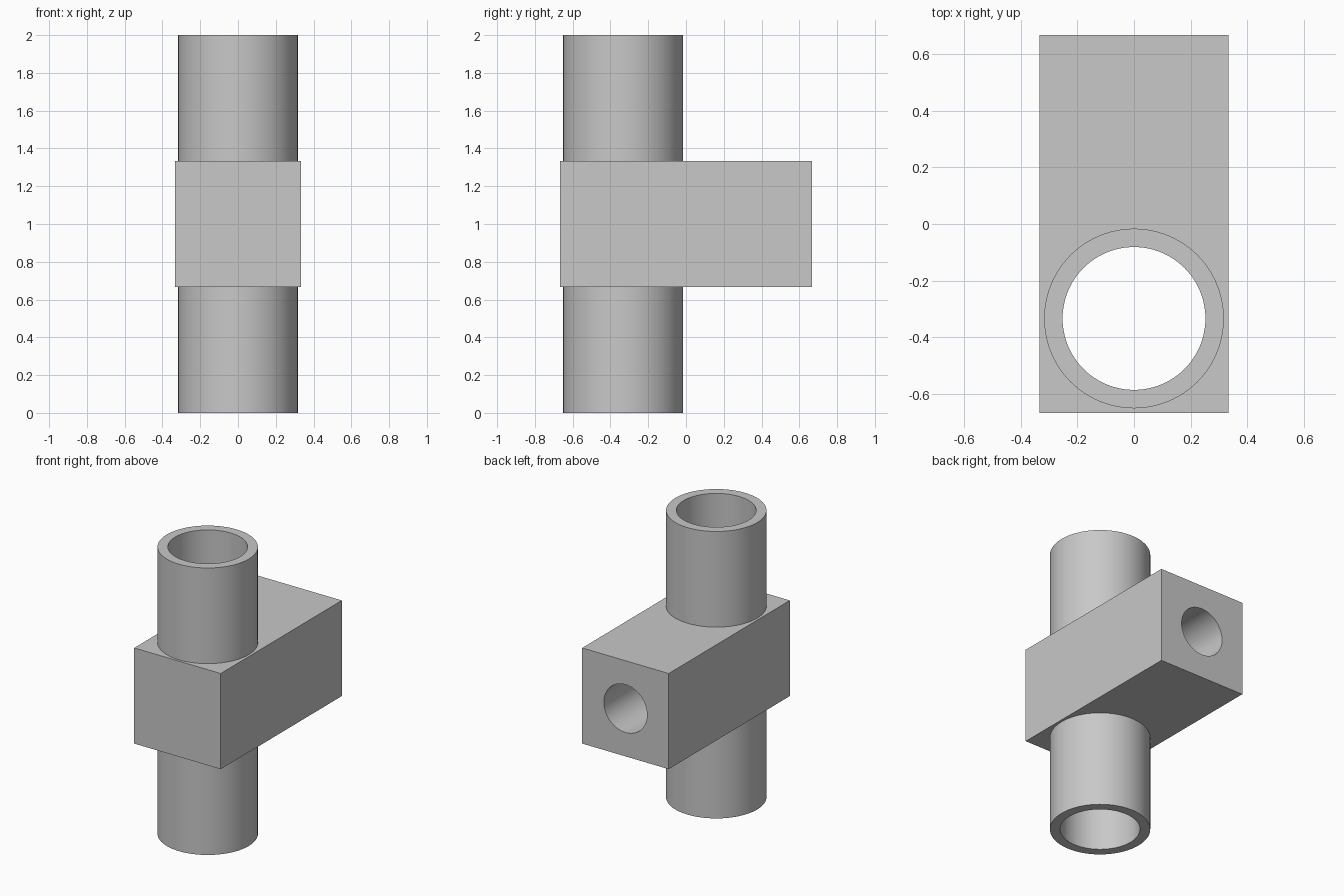
import bpy
from math import pi, radians

cube = bpy.data.objects.get("Cube")
if cube:
    bpy.data.objects.remove(cube, do_unlink=True)

PIPE_Y = -1 / 3
BLOCK = 2 / 3      # block width and height
SIDES = 96

grey = bpy.data.materials.new("light_grey")
grey.use_nodes = True
colour = (0.58, 0.58, 0.58, 1)
grey.diffuse_color = colour
grey.node_tree.nodes["Principled BSDF"].inputs["Base Color"].default_value = colour


def cylinder(name, radius, length, location, tilt=0):
    bpy.ops.mesh.primitive_cylinder_add(vertices=SIDES, radius=radius, depth=length,
                                        location=location, rotation=(tilt, 0, 0))
    obj = bpy.context.object
    obj.name = name
    obj.data.materials.append(grey)
    return obj


def combine(target, tool, operation):
    """Apply a boolean to the target and discard the tool."""
    mod = target.modifiers.new(tool.name, 'BOOLEAN')
    mod.operation = operation
    mod.solver = 'EXACT'
    mod.object = tool
    bpy.context.view_layer.objects.active = target
    bpy.ops.object.modifier_apply(modifier=mod.name)
    bpy.data.objects.remove(tool, do_unlink=True)


# Rectangular block
bpy.ops.mesh.primitive_cube_add(size=1, location=(0, 0, 1))
fitting = bpy.context.object
fitting.name = "pipe_block"
fitting.scale = (BLOCK, 2 * BLOCK, BLOCK)
bpy.ops.object.transform_apply(location=True, rotation=False, scale=True)
fitting.data.materials.append(grey)

# Upright pipe, its through bore, and the rear port opening into the bore
combine(fitting, cylinder("pipe", 0.317, 2, (0, PIPE_Y, 1)), 'UNION')
combine(fitting, cylinder("bore", 0.252, 2.2, (0, PIPE_Y, 1)), 'DIFFERENCE')
combine(fitting, cylinder("rear_port", BLOCK / 4, 1.1, (0, PIPE_Y + 0.55, 1), pi / 2), 'DIFFERENCE')

bpy.ops.object.select_all(action='DESELECT')
fitting.select_set(True)
bpy.context.view_layer.objects.active = fitting
bpy.ops.object.shade_smooth_by_angle(angle=radians(30))
